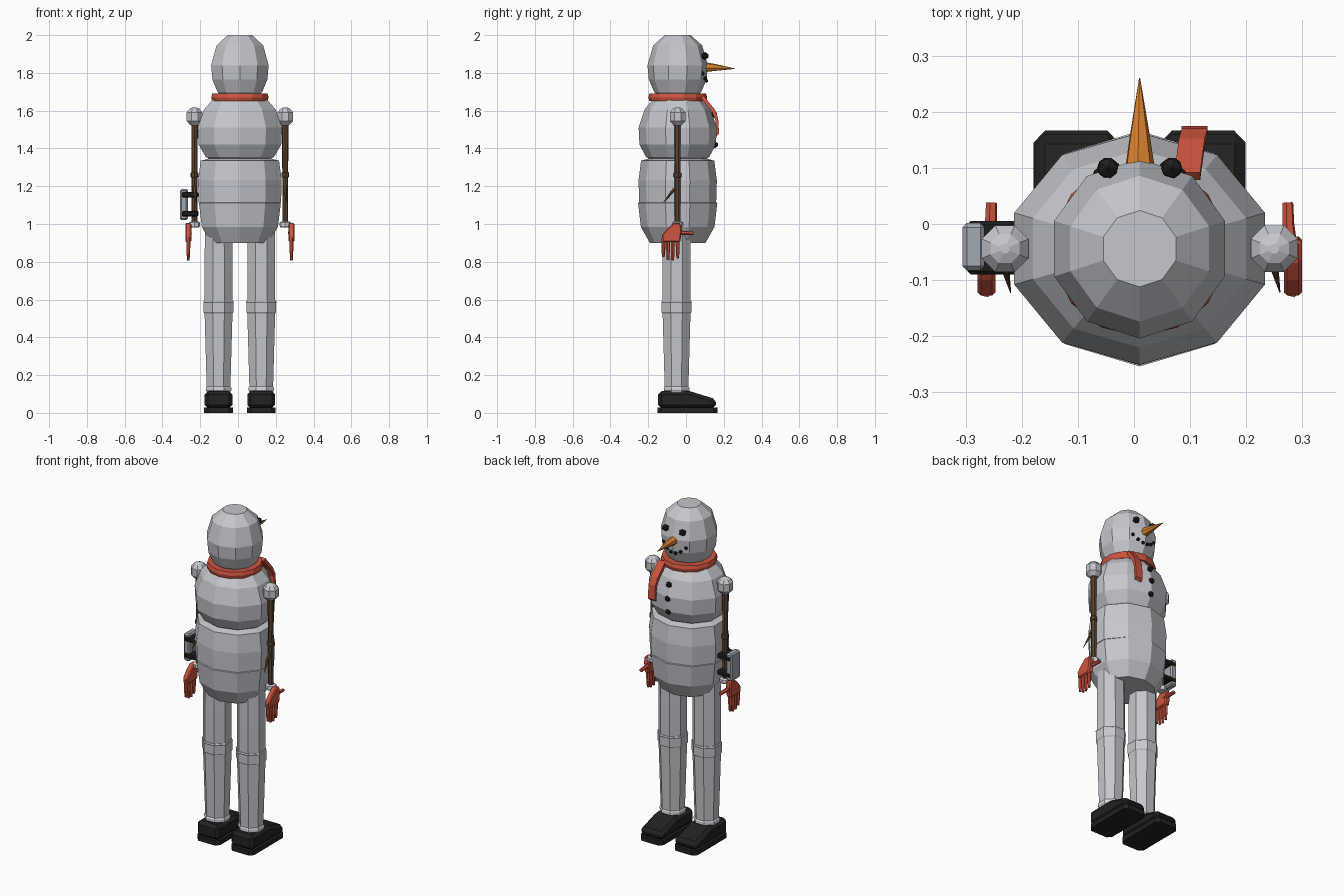
import bpy, bmesh
from math import sin, cos, pi, radians
from mathutils import Vector

if "Cube" in bpy.data.objects:
    bpy.data.objects.remove(bpy.data.objects["Cube"], do_unlink=True)


def material(name, *rgb):
    m = bpy.data.materials.new(name)
    m.use_nodes = True
    m.diffuse_color = (*rgb, 1)
    m.node_tree.nodes["Principled BSDF"].inputs["Base Color"].default_value = (*rgb, 1)
    return m


SNOW = material("snow_grey", 0.56, 0.57, 0.61)
TRIM = material("pale_trim", 0.68, 0.69, 0.73)
RED = material("red_wool", 0.62, 0.09, 0.05)
ORANGE = material("carrot_orange", 0.72, 0.23, 0.03)
COAL = material("coal_black", 0.012, 0.013, 0.013)
WOOD = material("brown_wood", 0.11, 0.06, 0.03)
STEEL = material("blue_steel", 0.36, 0.4, 0.45)
SHOE = material("shoe_black", 0.016, 0.016, 0.016)
CX, CY = 0.01, -0.044


def finish(name, bm, mat):
    bmesh.ops.recalc_face_normals(bm, faces=bm.faces)
    mesh = bpy.data.meshes.new(name)
    bm.to_mesh(mesh)
    bm.free()
    mesh.materials.append(mat)
    ob = bpy.data.objects.new(name, mesh)
    bpy.context.collection.objects.link(ob)
    return ob


def loft(bm, rings, closed=False):
    rings = [[bm.verts.new(p) for p in r] for r in rings]
    n = len(rings[0])
    for a, b in zip(rings, rings[1:] + rings[:1] if closed else rings[1:]):
        for i in range(n):
            j = (i + 1) % n
            bm.faces.new((a[i], a[j], b[j], b[i]))
    if not closed:
        bm.faces.new(rings[0])
        bm.faces.new(rings[-1])


def lathe(name, mat, profile, x, y, sides=10, sx=1, sy=1, turn=-90, closed=False):
    """Turn (radius, height) pairs around a vertical axis."""
    bm = bmesh.new()
    angles = [radians(turn) + 2 * pi * i / sides for i in range(sides)]
    loft(bm, [[(x + r * sx * cos(a), y + r * sy * sin(a), z) for a in angles]
              for r, z in profile], closed)
    return finish(name, bm, mat)


def rod(name, mat, stops, sides=6):
    """Straight tapered pieces through (point, radius) stops."""
    bm = bmesh.new()
    axis = (Vector(stops[-1][0]) - Vector(stops[0][0])).normalized()
    u = axis.orthogonal().normalized()
    v = axis.cross(u)
    loft(bm, [[Vector(p) + r * (u * cos(2 * pi * i / sides) + v * sin(2 * pi * i / sides))
               for i in range(sides)] for p, r in stops])
    return finish(name, bm, mat)


def prism(name, mat, side, x0, x1, bevel=0):
    """Extrude a (y, z) outline along x."""
    bm = bmesh.new()
    loft(bm, [[(x, y, z) for y, z in side] for x in (x0, x1)])
    ob = finish(name, bm, mat)
    if bevel:
        mod = ob.modifiers.new("bevel", "BEVEL")
        mod.width, mod.segments = bevel, 1
    return ob


def box(name, mat, x, y, z, bevel=0):
    return prism(name, mat, [(y[0], z[0]), (y[1], z[0]), (y[1], z[1]), (y[0], z[1])], *x, bevel)


def lump(name, x, y, z, r):
    bm = bmesh.new()
    bmesh.ops.create_icosphere(bm, subdivisions=1, radius=r)
    bmesh.ops.translate(bm, vec=(x, y, z), verts=bm.verts)
    return finish(name, bm, COAL)


# Snow body
lathe("head", SNOW, [(.1, 1.67), (.125, 1.70), (.153, 1.765), (.16, 1.84),
                     (.13, 1.945), (.068, 2)], CX, CY)
lathe("chest", SNOW, [(.15, 1.335), (.19, 1.355), (.23, 1.42), (.235, 1.51), (.2, 1.605),
                      (.15, 1.66)], CX, CY, sy=.88)
lathe("belly", SNOW, [(.2, 1.1), (.229, 1.115), (.233, 1.23), (.218, 1.335), (.17, 1.347)],
      CX, CY, sy=.89)
lathe("hips", SNOW, [(.16, .9), (.212, .985), (.228, 1.112), (.2, 1.118)], CX, CY, sy=.92)

# Scarf
lathe("scarf_ring", RED, [(.11, 1.65), (.15, 1.65), (.156, 1.67), (.15, 1.69), (.11, 1.69)],
      CX, CY, sides=14, closed=True)
bm = bmesh.new()
tail = [(.095, .085, 1.675), (.103, .145, 1.6), (.108, .163, 1.555), (.108, .168, 1.47)]
loft(bm, [[(x + dx, y + dy, z + dy) for dx, dy in
           ((-.023, -.007), (.023, -.007), (.023, .007), (-.023, .007))] for x, y, z in tail])
finish("scarf_tail", bm, RED)

# Face and buttons
rod("carrot_nose", ORANGE, [((CX, .095, 1.83), .028), ((CX, .16, 1.828), .018),
                            ((CX, .26, 1.822), .001)], 7)
for side in (-1, 1):
    lump("eye", CX + side * .057, .1, 1.89, .021)
for i in range(6):
    a = (i - 2.5) * .2
    lump("mouth_coal", CX + sin(a) * .152, CY + cos(a) * .152, 1.757 + a * a * .16, .011)
for z, y in ((1.58, .149), (1.5, .16), (1.42, .153)):
    lump("button", CX, y, z, .018)

for side, word in ((1, "left"), (-1, "right")):
    # Leg with knee and ankle bands
    lx = CX + side * .113
    lathe(word + "_leg", SNOW, [(.066, .06), (.068, .14), (.08, .53), (.08, .59),
                                (.08, .75), (.078, 1.0)], lx, -.05, 8, turn=22.5)
    for z0, z1, r in ((.525, .59, .085), (.112, .142, .073)):
        lathe(word + "_leg_band", TRIM if r < .08 else SNOW,
              [(r - .006, z0), (r, z0 + .008), (r, z1 - .008), (r - .006, z1)],
              lx, -.05, 8, turn=22.5)
    lathe(word + "_knee_rim", TRIM, [(.084, .582), (.087, .587), (.084, .594)],
          lx, -.05, 8, turn=22.5)

    # Shoe
    prism(word + "_shoe", SHOE, [(-.148, .025), (.16, .025), (.16, .072), (.02, .115),
                                 (-.148, .115)], lx - .074, lx + .074, .018)
    bm = bmesh.new()
    outline = [(-.055, -.152), (.055, -.152), (.076, -.13), (.076, .145), (.055, .167),
               (-.055, .167), (-.076, .145), (-.076, -.13)]
    loft(bm, [[(lx + x, y, z) for x, y in outline] for z in (0, .028)])
    finish(word + "_sole", bm, SHOE)

    # Shoulder, stick arm, twig and cuff
    ax = CX + side * .24
    lathe(word + "_shoulder", SNOW, [(.022, 1.522), (.045, 1.545), (.045, 1.59), (.028, 1.61),
                                     (.009, 1.618)], ax, CY, 8, turn=22.5)
    lathe(word + "_arm", WOOD, [(.016, .99), (.016, 1.245), (.021, 1.25), (.021, 1.27),
                                (.016, 1.275), (.018, 1.54)], ax, CY, 7)
    rod(word + "_twig", WOOD, [((ax, CY, 1.205), .011), ((ax, -.08, 1.165), .008),
                               ((ax + .01, -.122, 1.11), .001)], 5)
    lathe(word + "_cuff", TRIM, [(.024, .982), (.03, .99), (.03, 1.008), (.022, 1.012)],
          ax, CY, 8)

    # Hand
    hx = ax + side * .033
    prism(word + "_palm", RED, [(-.065, 1.005), (-.03, 1.005), (-.022, .97), (-.03, .905),
                                (-.125, .905), (-.128, .94), (-.1, .975)],
          hx - .016, hx + .016, .006)
    for y, tip in ((-.12, .825), (-.095, .81), (-.07, .808), (-.044, .818)):
        rod(word + "_finger", RED, [((hx, y, .925), .011), ((hx, y, .865), .0105),
                                    ((hx, y, tip), .007)])
    rod(word + "_thumb", RED, [((hx - side * .004, -.05, .955), .014),
                               ((hx - side * .008, 0, .952), .011),
                               ((hx - side * .009, .038, .95), .01)])

# Wrist device strapped to the right arm
box("wrist_device", STEEL, (-.306, -.266), (-.083, .002), (1.02, 1.185), .008)
for z in (1.055, 1.155):
    box("device_strap", COAL, (-.297, -.208), (-.09, .005), (z - .014, z + .014), .006)
